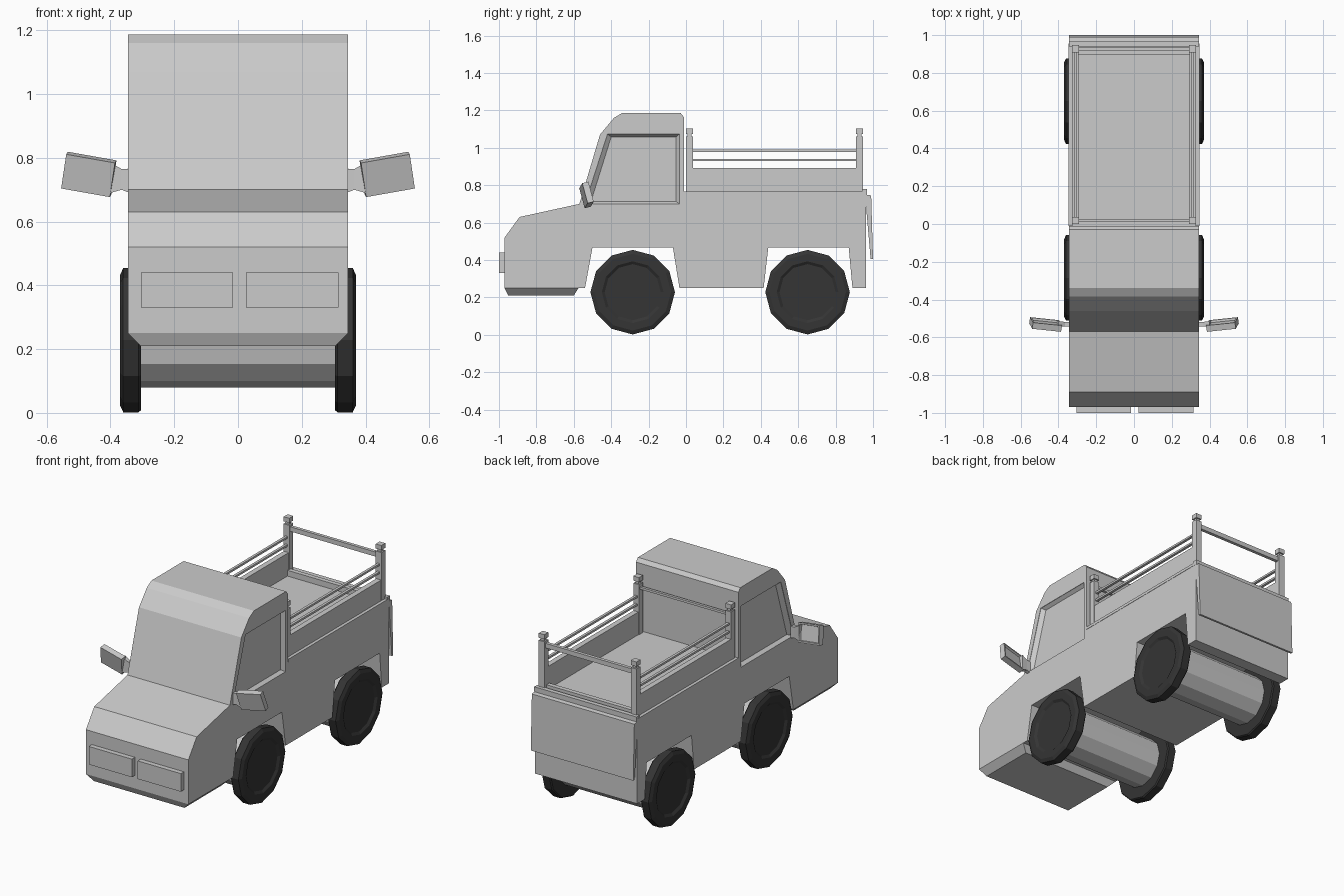
import bpy, bmesh, math
from mathutils import Matrix, Vector

if "Cube" in bpy.data.objects:
    bpy.data.objects.remove(bpy.data.objects["Cube"])

dark = bpy.data.materials.new("rubber")
dark.diffuse_color = (0.035, 0.035, 0.035, 1)
dark.use_nodes = True
dark.node_tree.nodes["Principled BSDF"].inputs["Base Color"].default_value = dark.diffuse_color


def make(name, bm, mat=None, mirror=False):
    bmesh.ops.recalc_face_normals(bm, faces=bm.faces)
    me = bpy.data.meshes.new(name)
    bm.to_mesh(me)
    bm.free()
    ob = bpy.data.objects.new(name, me)
    bpy.context.collection.objects.link(ob)
    if mat:
        me.materials.append(mat)
    if mirror:
        ob.modifiers.new("mirror", 'MIRROR')
    return ob


def add_box(bm, x0, x1, y0, y1, z0, z1):
    m = Matrix.Translation(((x0 + x1) / 2, (y0 + y1) / 2, (z0 + z1) / 2))
    m = m @ Matrix.Diagonal((x1 - x0, y1 - y0, z1 - z0, 1))
    return bmesh.ops.create_cube(bm, size=1, matrix=m)["verts"]


def box(name, *dims, mirror=False):
    bm = bmesh.new()
    add_box(bm, *dims)
    return make(name, bm, mirror=mirror)


def loft(name, sections, mat=None, mirror=False):
    """Skin closed rings of points and cap both ends."""
    bm = bmesh.new()
    rings = [[bm.verts.new(p) for p in s] for s in sections]
    n = len(rings[0])
    for a, b in zip(rings, rings[1:]):
        for i in range(n):
            j = (i + 1) % n
            bm.faces.new((a[i], a[j], b[j], b[i]))
    bm.faces.new(rings[0])
    bm.faces.new(rings[-1])
    return make(name, bm, mat, mirror)


def side_profile(x, pts):
    return [(x, y, z) for y, z in pts]


def circle(x, r, yc, zc, n=12):
    return [(x, yc + r * math.sin(math.tau * i / n), zc + r * math.cos(math.tau * i / n))
            for i in range(n)]


W = 0.345

# Cab, bonnet and lower body as one side profile with wheel arches
profile = [(-0.97, 0.25), (-0.97, 0.52), (-0.89, 0.63), (-0.57, 0.70),
           (-0.46, 1.07), (-0.385, 1.16), (-0.34, 1.187), (-0.03, 1.187),
           (-0.012, 1.165), (-0.012, 0.755), (0.962, 0.755), (0.962, 0.25),
           (0.89, 0.25), (0.87, 0.467), (0.44, 0.467), (0.415, 0.25),
           (-0.035, 0.25), (-0.07, 0.467), (-0.50, 0.467), (-0.54, 0.25)]
body = loft("body", [side_profile(-W, profile), side_profile(W, profile)])

# Side windows: tapered recesses
outer = [(-0.54, 0.70), (-0.42, 1.073), (-0.035, 1.073), (-0.035, 0.70)]
inner = [(-0.508, 0.713), (-0.40, 1.058), (-0.053, 1.058), (-0.053, 0.713)]
for s in (-1, 1):
    cutter = loft("window_cutter", [side_profile(s * (W + 0.02), outer),
                                    side_profile(s * (W - 0.002), outer),
                                    side_profile(s * (W - 0.022), inner)])
    cutter.hide_render = True
    mod = body.modifiers.new("window", 'BOOLEAN')
    mod.operation, mod.object, mod.solver = 'DIFFERENCE', cutter, 'EXACT'
    bpy.context.view_layer.objects.active = body
    bpy.ops.object.modifier_apply(modifier=mod.name)
    bpy.data.objects.remove(cutter)

# Chin under the nose
loft("chin", [[(-W, -0.97, 0.25), (W, -0.97, 0.25), (W, -0.575, 0.25), (-W, -0.575, 0.25)],
              [(-0.305, -0.95, 0.21), (0.305, -0.95, 0.21),
               (0.305, -0.60, 0.21), (-0.305, -0.60, 0.21)]])

# Headlights
box("headlight_left", -0.305, -0.015, -1.0, -0.965, 0.33, 0.44)
box("headlight_right", 0.025, 0.315, -1.0, -0.965, 0.33, 0.44)

# Wheels and axle drums
for label, y in (("front", -0.285), ("rear", 0.65)):
    loft(label + "_wheels",
         [circle(x, r, y, 0.228) for x, r in
          ((0.305, 0.22), (0.312, 0.226), (0.36, 0.226), (0.37, 0.205),
           (0.37, 0.165), (0.36, 0.15))], dark, mirror=True)
    loft(label + "_axle_drum", [circle(x, 0.148, y, 0.228) for x in (-0.306, 0.306)])

# Bed trim, side boards and rear sill
box("bed_trim", 0.325, W + 0.002, -0.01, 0.955, 0.75, 0.767, mirror=True)
box("bed_side_board", 0.295, 0.328, 0.0, 0.945, 0.75, 0.893, mirror=True)
box("bed_rear_board", -0.3, 0.3, 0.897, 0.925, 0.75, 0.79)
box("rear_sill", -W, W, 0.94, 0.967, 0.75, 0.78)

# Tailgate
gate = [(0.96, 0.75), (0.99, 0.745), (1.0, 0.405), (0.987, 0.405), (0.965, 0.66)]
loft("tailgate", [side_profile(-W, gate), side_profile(W, gate)])

# Posts with caps
posts = bmesh.new()
for y in (0.018, 0.928):
    for h, z0, z1 in ((0.019, 0.75, 1.06), (0.011, 1.06, 1.078), (0.019, 1.075, 1.103)):
        add_box(posts, 0.31 - h, 0.31 + h, y - h, y + h, z0, z1)
make("bed_posts", posts, mirror=True)

# Rails
for i, z in enumerate((0.935, 0.984)):
    box("side_rail_%d" % (i + 1), 0.302, 0.318, 0.03, 0.915, z - 0.006, z + 0.006, mirror=True)
box("front_rail", -0.3, 0.3, 0.01, 0.026, 1.028, 1.042)
box("rear_rail", -0.3, 0.3, 0.918, 0.938, 1.02, 1.048)

# Wing mirrors: stem and tilted housing with recessed glass
loft("mirror_stem", [[(x, -0.53 + dy, z) for dy, z in ((-d, a), (d, a), (d, b), (-d, b))]
                     for x, d, a, b in ((0.34, 0.012, 0.69, 0.765), (0.365, 0.012, 0.70, 0.765),
                                        (0.40, 0.014, 0.69, 0.785))], mirror=True)
bm = bmesh.new()
add_box(bm, -0.078, 0.078, -0.017, 0.017, -0.056, 0.056)
bm.faces.ensure_lookup_table()
back = max(bm.faces, key=lambda f: f.calc_center_median().y)
bmesh.ops.inset_individual(bm, faces=[back], thickness=0.012)
bmesh.ops.inset_individual(bm, faces=[back], thickness=0.004, depth=-0.012)
rot = (Matrix.Rotation(math.radians(6), 4, 'Z') @ Matrix.Rotation(math.radians(-10), 4, 'Y')
       @ Matrix.Rotation(math.radians(14), 4, 'X'))
bm.transform(Matrix.Translation((0.468, -0.532, 0.748)) @ rot)
make("mirror_housing", bm, mirror=True)
